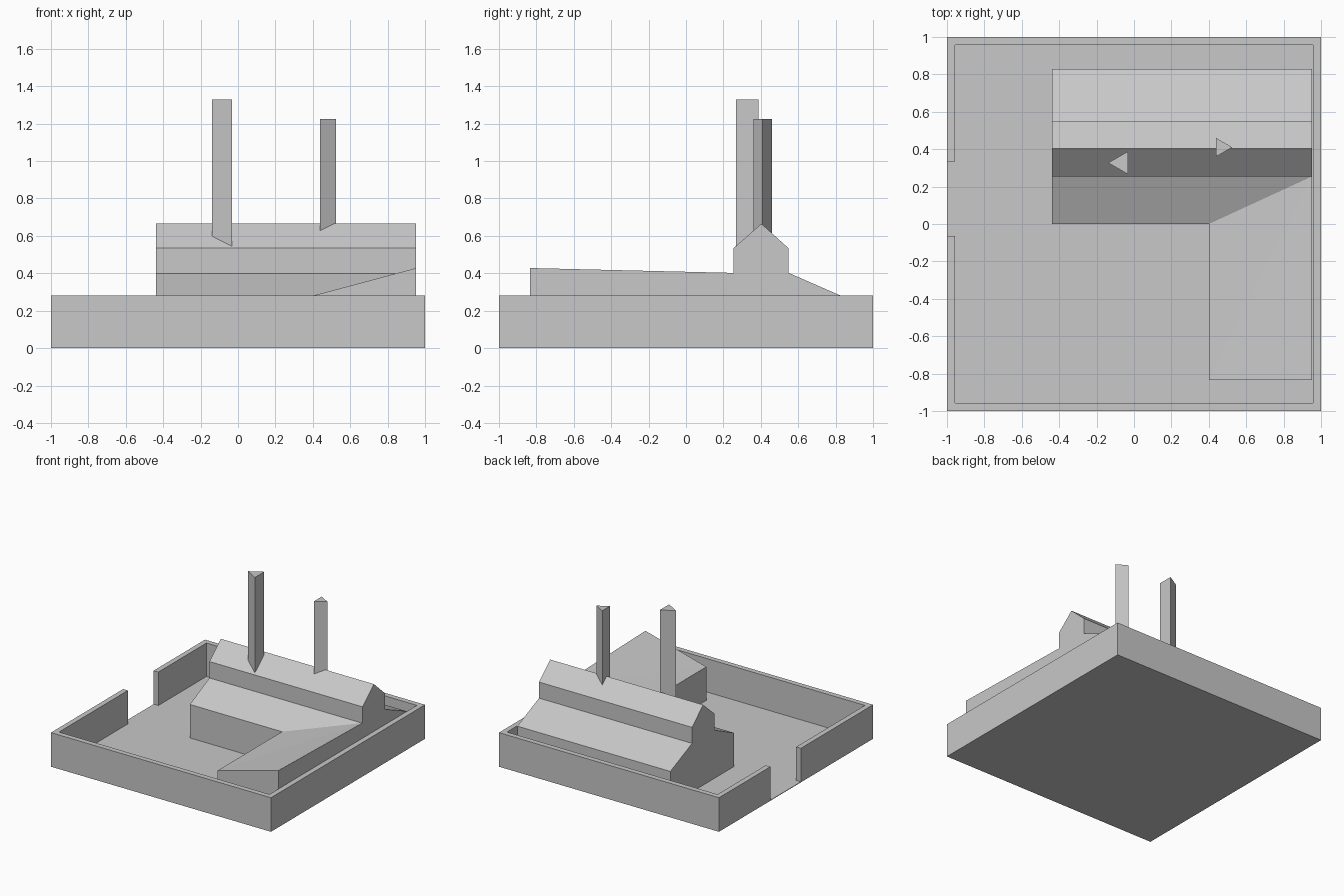
import bpy
import bmesh
from math import pi

cube = bpy.data.objects.get("Cube")
if cube:
    bpy.data.objects.remove(cube, do_unlink=True)

# Single plain grey material
grey = bpy.data.materials.new("plain_grey")
grey.use_nodes = True
colour = (0.58, 0.58, 0.58, 1)
grey.diffuse_color = colour
grey.node_tree.nodes["Principled BSDF"].inputs["Base Color"].default_value = colour

FLOOR = 0.005
WALL_TOP = 0.28
INNER = 0.957


def make_object(name, verts, faces):
    mesh = bpy.data.meshes.new(name)
    mesh.from_pydata(verts, [], faces)
    bm = bmesh.new()
    bm.from_mesh(mesh)
    bmesh.ops.recalc_face_normals(bm, faces=bm.faces[:])
    bm.to_mesh(mesh)
    bm.free()
    mesh.materials.append(grey)
    obj = bpy.data.objects.new(name, mesh)
    bpy.context.collection.objects.link(obj)
    return obj


def prism(name, bottom, top, top_faces=None):
    """Closed solid between two matching rings of points."""
    n = len(bottom)
    faces = [tuple(range(n))]
    faces += [(i, (i + 1) % n, n + (i + 1) % n, n + i) for i in range(n)]
    faces += top_faces or [tuple(range(n, 2 * n))]
    return make_object(name, bottom + top, faces)


def box(name, x0, x1, y0, y1, z0, z1):
    ring = [(x0, y0), (x1, y0), (x1, y1), (x0, y1)]
    return prism(name, [(x, y, z0) for x, y in ring], [(x, y, z1) for x, y in ring])


# Yard floor and perimeter walls, with a gateway in the right side
box("yard_floor", -1, 1, -1, 1, 0, FLOOR)
box("front_yard_wall", -1, 1, -1, -INNER, FLOOR, WALL_TOP)
box("back_yard_wall", -1, 1, INNER, 1, FLOOR, WALL_TOP)
box("left_yard_wall", INNER, 1, -INNER, INNER, FLOOR, WALL_TOP)
box("right_yard_wall_front", -1, -INNER, -INNER, -0.063, FLOOR, WALL_TOP)
box("right_yard_wall_back", -1, -INNER, 0.333, INNER, FLOOR, WALL_TOP)

# Main hall: raised centre with a lean-to roof on each side
profile = [(0, FLOOR), (0, WALL_TOP), (0.255, 0.4), (0.255, 0.535),
           (0.403, 0.665), (0.547, 0.535), (0.547, 0.403),
           (0.828, WALL_TOP), (0.828, FLOOR)]
HALL_END = 0.953
prism("main_hall", [(-0.438, y, z) for y, z in profile],
      [(HALL_END, y, z) for y, z in profile])

# Side wing: single-slope roof meeting the hall along a valley
plan = [(0.4, -0.835), (HALL_END, -0.835), (HALL_END, 0.255), (0.4, 0)]
heights = [WALL_TOP, 0.428, 0.402, WALL_TOP]
prism("side_wing", [(x, y, FLOOR) for x, y in plan],
      [(x, y, z) for (x, y), z in zip(plan, heights)],
      top_faces=[(4, 5, 6), (4, 6, 7)])


# Three-sided chimneys
def chimney(name, x, y, radius, z0, z1, turn):
    bpy.ops.mesh.primitive_cylinder_add(vertices=3, radius=radius, depth=z1 - z0,
                                        location=(x, y, (z0 + z1) / 2))
    obj = bpy.context.object
    obj.name = name
    obj.data.materials.append(grey)
    # Aim the first corner along +x or -x
    corner = min(obj.data.vertices, key=lambda v: abs(v.co.x))
    base = pi / 2 if corner.co.y > 0 else -pi / 2
    obj.rotation_euler.z = turn - base


chimney("tall_chimney", -0.068, 0.327, 0.07, 0.53, 1.33, pi)
chimney("short_chimney", 0.468, 0.41, 0.057, 0.6, 1.225, 0)
